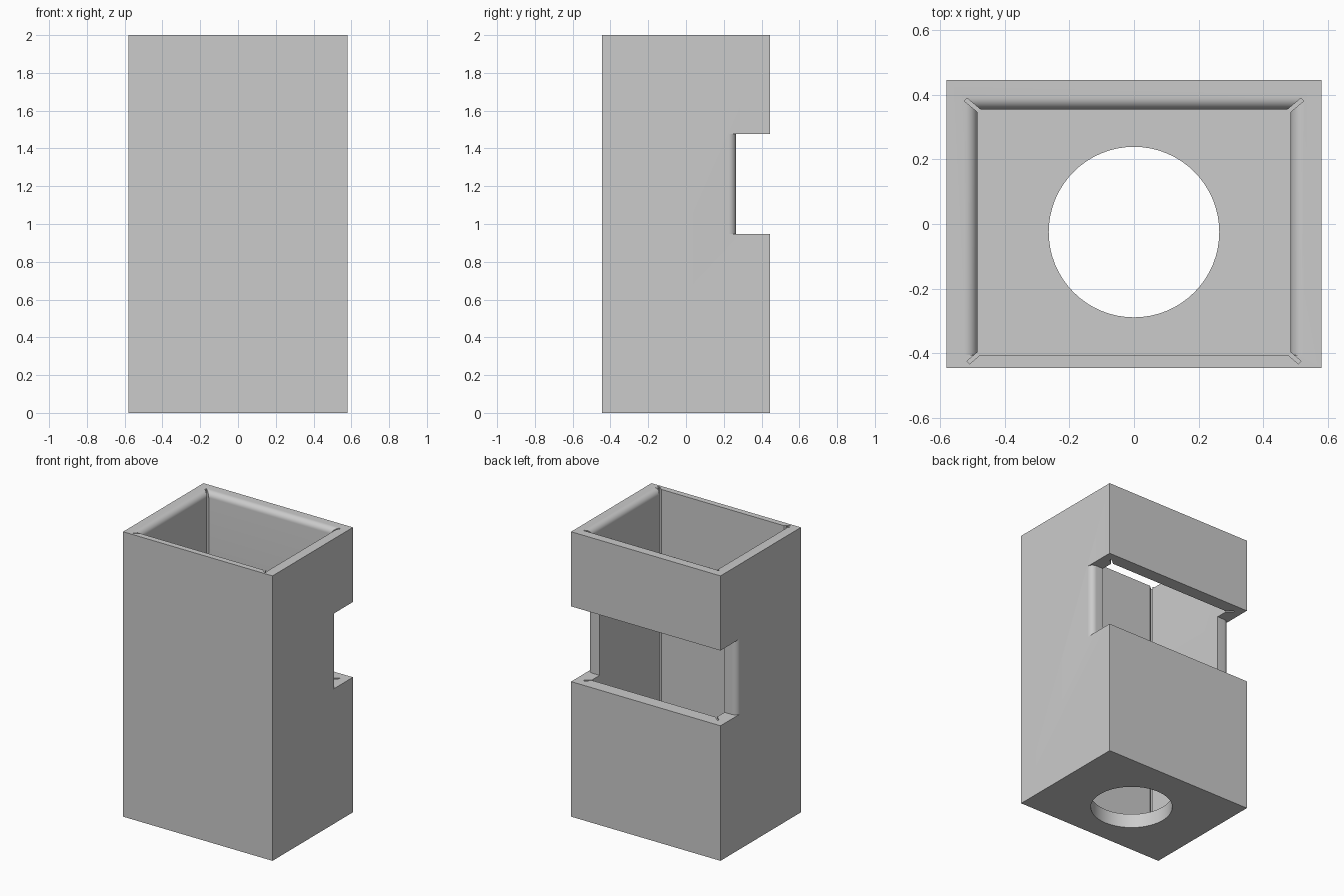
import bpy, bmesh
from math import sin, cos, pi, atan2, radians

old = bpy.data.objects.get("Cube")
if old:
    bpy.data.objects.remove(old, do_unlink=True)

W, D = 0.58, 0.446             # outer half width and half depth
IX, IF, IB = 0.485, -0.405, 0.355   # inner cavity: half width, front, back
FLOOR, R = 0.1, 0.04           # floor thickness, edge rounding
STEPS = 8

grey = bpy.data.materials.new("light grey")
grey.use_nodes = True
grey.diffuse_color = (0.6, 0.6, 0.6, 1)
grey.node_tree.nodes["Principled BSDF"].inputs["Base Color"].default_value = (0.6, 0.6, 0.6, 1)


def loft(name, rings):
    """Closed solid through a stack of rings with equal point counts."""
    bm = bmesh.new()
    loops = [[bm.verts.new(p) for p in ring] for ring in rings]
    n = len(loops[0])
    for a, b in zip(loops, loops[1:]):
        for i in range(n):
            j = (i + 1) % n
            bm.faces.new((a[i], a[j], b[j], b[i]))
    bm.faces.new(loops[0])
    bm.faces.new(loops[-1])
    bmesh.ops.recalc_face_normals(bm, faces=bm.faces)
    mesh = bpy.data.meshes.new(name)
    bm.to_mesh(mesh)
    bm.free()
    mesh.materials.append(grey)
    obj = bpy.data.objects.new(name, mesh)
    bpy.context.collection.objects.link(obj)
    return obj


def prism(name, outline, z0, z1):
    return loft(name, [[(x, y, z) for x, y in outline] for z in (z0, z1)])


def rect(x0, x1, y0, y1):
    return [(x0, y0), (x1, y0), (x1, y1), (x0, y1)]


housing = prism("housing", rect(-W, W, -D, D), 0, 2)
cutters = []

# Cavity, flaring into a rounded rim on the sides and back
levels = [(0, FLOOR)]
for i in range(STEPS + 1):
    t = pi / 2 * i / STEPS
    levels.append((R * (1 - cos(t)), 2 - R + R * sin(t)))
levels.append((R, 2.1))
cutters.append(loft("cavity_cutter", [
    [(x, y, z) for x, y in rect(-IX - o, IX + o, IF, IB + o)] for o, z in levels]))

# Round hole in the floor
cutters.append(prism("hole_cutter", [
    (0.264 * cos(2 * pi * i / 64), -0.025 + 0.264 * sin(2 * pi * i / 64))
    for i in range(64)], -0.1, FLOOR + 0.05))

# Back window with rounded outer vertical edges
half = [(0.8, 0.8), (0.8, 0.225), (W, 0.225)]
for i in range(1, STEPS + 1):
    t = pi / 2 * i / STEPS
    half.append((W - R + R * cos(t), 0.225 + R * sin(t)))
cutters.append(prism("window_cutter", half + [(-x, y) for x, y in reversed(half)], 0.948, 1.476))

# Thin diagonal relief slots in the four inner corners
for side in (-1, 1):
    for y0, y1, reach in ((IB, IB + 0.03, 0.036), (IF, IF - 0.024, 0.028)):
        dx, dy = side * reach, y1 - y0
        a = atan2(dy, dx)
        nx, ny = -sin(a) * 0.006, cos(a) * 0.006
        sx, sy = side * IX - dx * 0.4, y0 - dy * 0.4
        ex, ey = side * IX + dx, y1
        cutters.append(prism("slot_cutter", [
            (sx + nx, sy + ny), (sx - nx, sy - ny),
            (ex - nx, ey - ny), (ex + nx, ey + ny)], FLOOR + 0.001, 2.2))

# Cut everything out of the solid block
bpy.context.view_layer.objects.active = housing
for cutter in cutters:
    cutter.hide_render = True
    mod = housing.modifiers.new(cutter.name, 'BOOLEAN')
    mod.operation = 'DIFFERENCE'
    mod.solver = 'EXACT'
    mod.object = cutter
    bpy.ops.object.modifier_apply(modifier=mod.name)
for cutter in cutters:
    bpy.data.objects.remove(cutter, do_unlink=True)

bpy.ops.object.select_all(action='DESELECT')
housing.select_set(True)
bpy.ops.object.shade_smooth_by_angle(angle=radians(30))
